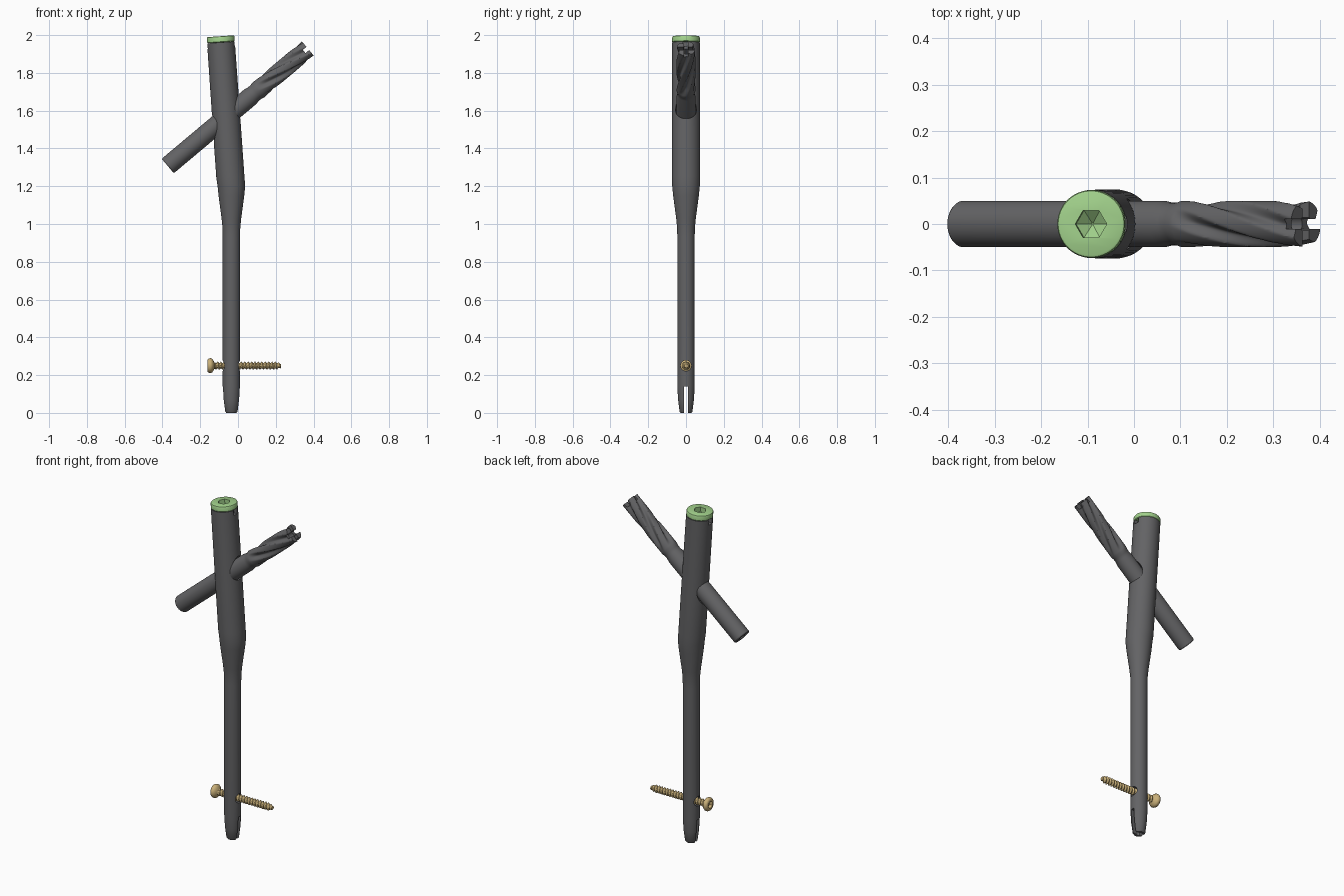
import bpy, bmesh, math
from mathutils import Matrix, Vector

if "Cube" in bpy.data.objects:
    bpy.data.objects.remove(bpy.data.objects["Cube"])

def material(name, col):
    m = bpy.data.materials.new(name)
    m.diffuse_color = (*col, 1)
    m.use_nodes = True
    m.node_tree.nodes["Principled BSDF"].inputs["Base Color"].default_value = m.diffuse_color
    return m

GREY = material("dark grey metal", (0.125, 0.125, 0.13))
GREEN = material("light green", (0.36, 0.64, 0.26))
GOLD = material("brass gold", (0.58, 0.43, 0.19))

def frame(x, z, angle):
    return Matrix.Translation((x, 0, z)) @ Matrix.Rotation(angle, 4, 'Y')

NAIL = Matrix.Translation((-0.035, 0, 0))
UPPER = frame(-0.037, 1.2, math.radians(-4))        # tilted upper nail axis
LAG = frame(-0.372, 1.307, math.radians(50))        # oblique screw axis
LOCK = frame(-0.162, 0.25, math.radians(90))        # cross screw axis

def loft(name, mat, rings, n=48):
    """rings: list of (matrix, height, radius or radius function of angle)"""
    bm = bmesh.new()
    rows = []
    for m, z, r in rings:
        row = []
        for i in range(n):
            a = 2 * math.pi * i / n
            q = r(a) if callable(r) else r
            row.append(bm.verts.new(m @ Vector((q * math.cos(a), q * math.sin(a), z))))
        rows.append(row)
    for p, q in zip(rows, rows[1:]):
        for i in range(n):
            j = (i + 1) % n
            bm.faces.new((p[i], p[j], q[j], q[i]))
    bm.faces.new(rows[0][::-1])
    bm.faces.new(rows[-1])
    return finish(bm, name, mat)

def box(name, mat, m, lo, hi):
    bm = bmesh.new()
    size = Vector(hi) - Vector(lo)
    mid = (Vector(hi) + Vector(lo)) / 2
    bmesh.ops.create_cube(bm, size=1, matrix=m @ Matrix.Translation(mid) @ Matrix.Diagonal((*size, 1)))
    return finish(bm, name, mat)

def finish(bm, name, mat):
    me = bpy.data.meshes.new(name)
    bm.to_mesh(me)
    bm.free()
    me.materials.append(mat)
    ob = bpy.data.objects.new(name, me)
    bpy.context.collection.objects.link(ob)
    return ob

def select(ob):
    bpy.ops.object.select_all(action='DESELECT')
    ob.select_set(True)
    bpy.context.view_layer.objects.active = ob

def cut(ob, *cutters):
    for c in cutters:
        mod = ob.modifiers.new("cut", 'BOOLEAN')
        mod.operation, mod.solver, mod.object = 'DIFFERENCE', 'EXACT', c
        select(ob)
        bpy.ops.object.modifier_apply(modifier=mod.name)
        bpy.data.objects.remove(c, do_unlink=True)

def smooth(ob, deg=30):
    select(ob)
    bpy.ops.object.shade_smooth_by_angle(angle=math.radians(deg))

def rod(mat, m, z0, z1, r, n=40):
    return loft("cutter", mat, [(m, z0, r), (m, z1, r)], n)

# Nail body: slim shaft, flare, tilted upper barrel
TOP = 0.763
rings = [(NAIL, z, r) for z, r in ((0, 0.029), (0.007, 0.034), (0.07, 0.042), (0.14, 0.046),
                                   (0.93, 0.046), (0.98, 0.047), (1.03, 0.052),
                                   (1.15, 0.068), (1.2, 0.073))]
rings += [(UPPER, z, r) for z, r in ((0.05, 0.0745), (0.3, 0.0745), (TOP, 0.0735))]
nail = loft("nail_body", GREY, rings, 64)
cut(nail,
    rod(GREY, LAG, 0.15, 0.75, 0.055),                            # oblique hole
    rod(GREY, LOCK, -0.05, 0.3, 0.028),                           # cross hole
    box("cutter", GREY, NAIL, (-0.1, -0.01, -0.1), (0.1, 0.01, 0.14)),  # tip slot
    rod(GREY, NAIL, -0.05, 0.13, 0.016),                          # tip bore
    rod(GREY, UPPER, TOP - 0.1, TOP + 0.1, 0.045))                # cap seat
for s in (-1, 1):                                                 # top notches
    x0, x1 = sorted((s * 0.05, s * 0.1))
    cut(nail, box("cutter", GREY, UPPER, (x0, -0.016, TOP - 0.03), (x1, 0.016, TOP + 0.05)))
smooth(nail)

# End cap with hexagonal socket
cap = loft("end_cap", GREEN, [(UPPER, TOP + z, r) for z, r in (
    (-0.09, 0.044), (0, 0.044), (0.0005, 0.069), (0.004, 0.073),
    (0.027, 0.073), (0.031, 0.071), (0.033, 0.067))], 64)
cut(cap, loft("cutter", GREEN, [(UPPER, TOP + z, r) for z, r in (
    (-0.02, 0.002), (0.005, 0.034), (0.05, 0.034))], 6))
smooth(cap)

# Oblique screw: plain shank, neck, then four twisted flutes
LENGTH, START = 0.968, 0.625

def fluted(s):
    depth = 0.016 * min(1, (s - START) / 0.06)
    twist = (s - START) * 6.5
    def radius(a):
        p = ((a - twist) / (math.pi / 2)) % 1
        return 0.05 - (depth * math.sin(math.pi * (p - 0.45) / 0.55) if p > 0.45 else 0)
    return radius

rings = [(LAG, z, r) for z, r in ((0, 0.046), (0.006, 0.05), (0.57, 0.05), (0.59, 0.046), (0.61, 0.046))]
steps = 36
for i in range(steps + 1):
    s = START + (LENGTH - START) * i / steps
    rings.append((LAG, s, fluted(s)))
lag = loft("oblique_screw", GREY, rings, 80)
cut(lag,
    rod(GREY, LAG, LENGTH - 0.08, LENGTH + 0.05, 0.018),
    rod(GREY, LAG, -0.05, 0.04, 0.02))
for k in range(2):                                                # crown slots
    m = LAG @ Matrix.Rotation(k * math.pi / 2, 4, 'Z')
    cut(lag, box("cutter", GREY, m, (-0.1, -0.011, LENGTH - 0.025), (0.1, 0.011, LENGTH + 0.05)))
smooth(lag)

# Cross screw: round head, helical thread, blunt tip
PITCH, END = 0.018, 0.39

def thread(s):
    taper = min(1, 0.6 + 0.4 * (END - s) / 0.025)
    def radius(a):
        p = (s / PITCH - a / (2 * math.pi)) % 1
        return taper * (0.0145 + 0.0075 * max(0, 1 - abs(p - 0.5) / 0.38))
    return radius

rings = [(LOCK, z, r) for z, r in ((0, 0.029), (0.003, 0.035), (0.010, 0.039), (0.018, 0.0395),
                                   (0.026, 0.035), (0.032, 0.027), (0.037, 0.0165))]
steps = 156
for i in range(steps + 1):
    s = 0.04 + (END - 0.04) * i / steps
    rings.append((LOCK, s, thread(s)))
lock = loft("cross_screw", GOLD, rings, 32)
cut(lock, loft("cutter", GOLD, [(LOCK, -0.02, 0.021), (LOCK, 0.018, 0.021)], 6))
smooth(lock, 35)
